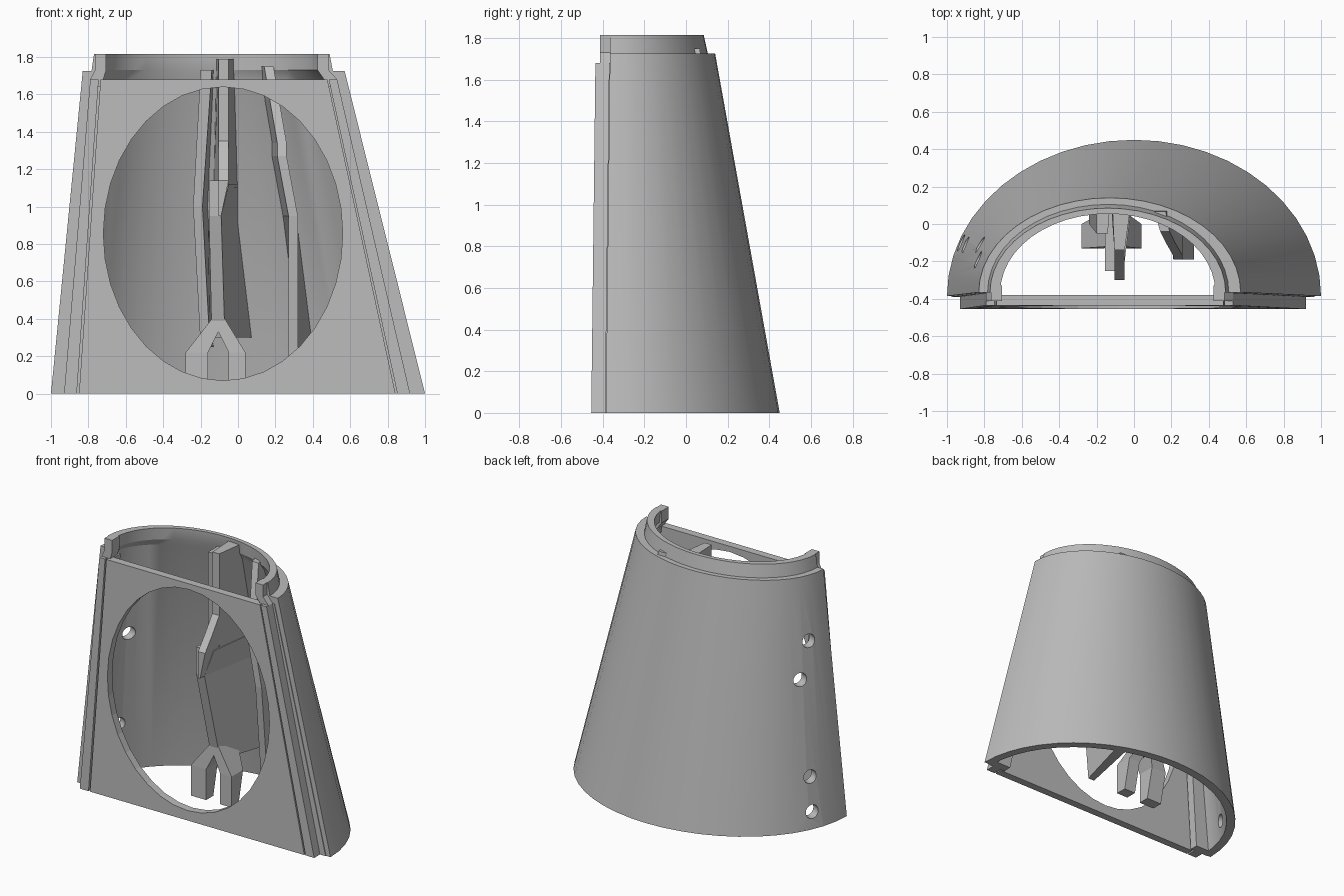
import bpy, bmesh, math
from mathutils import Vector

cube = bpy.data.objects.get("Cube")
if cube:
    bpy.data.objects.remove(cube)

grey = bpy.data.materials.new("plain_grey")
grey.use_nodes = True
colour = (0.5, 0.5, 0.5, 1)
grey.diffuse_color = colour
grey.node_tree.nodes["Principled BSDF"].inputs["Base Color"].default_value = colour


def finish(name, bm):
    bmesh.ops.recalc_face_normals(bm, faces=bm.faces)
    mesh = bpy.data.meshes.new(name)
    bm.to_mesh(mesh)
    bm.free()
    obj = bpy.data.objects.new(name, mesh)
    bpy.context.collection.objects.link(obj)
    mesh.materials.append(grey)
    return obj


def skin(bm, rings, closed_path):
    """Bridge point rings; the ring list or each ring itself is closed."""
    rows = [[bm.verts.new(p) for p in ring] for ring in rings]
    n = len(rows[0])
    for i in range(len(rows) if closed_path else len(rows) - 1):
        a, b = rows[i], rows[(i + 1) % len(rows)]
        for j in range(n - 1 if closed_path else n):
            k = (j + 1) % n
            bm.faces.new((a[j], a[k], b[k], b[j]))
    if closed_path:
        bm.faces.new([r[0] for r in rows])
        bm.faces.new([r[-1] for r in rows])
    else:
        bm.faces.new(rows[0])
        bm.faces.new(rows[-1])


def bar(name, sections):
    """Loft of four-sided sections: z, front x0, x1, y, back x0, x1, y."""
    bm = bmesh.new()
    skin(bm, [[(a, f, z), (b, f, z), (d, k, z), (c, k, z)]
              for z, a, b, f, c, d, k in sections], False)
    return finish(name, bm)


def straight(name, sections):
    """Loft of rectangles: z, x0, x1, front y, back y."""
    return bar(name, [(z, a, b, f, a, b, k) for z, a, b, f, k in sections])


def cut(obj, centre, direction, radii, depth, sides):
    bm = bmesh.new()
    bmesh.ops.create_cone(bm, cap_ends=True, segments=sides, radius1=1, radius2=1, depth=depth)
    bmesh.ops.scale(bm, vec=(radii[0], radii[1], 1), verts=bm.verts)
    cutter = finish("cutter", bm)
    cutter.rotation_euler = Vector(direction).to_track_quat("Z", "Y").to_euler()
    cutter.location = centre
    cutter.hide_render = True
    mod = obj.modifiers.new("hole", "BOOLEAN")
    mod.object = cutter
    mod.operation = "DIFFERENCE"
    mod.solver = "EXACT"
    bpy.context.view_layer.objects.active = obj
    bpy.ops.object.modifier_apply(modifier=mod.name)
    bpy.data.objects.remove(cutter)


# Curved tapered shell with a stepped lip: z, centre x, radius x, radius y, end y
STEPS = 24
profile = [
    (0, 0, 1.0, 0.835, -0.385),
    (1.725, -0.13, 0.70, 0.505, -0.365),
    (1.725, -0.138, 0.645, 0.47, -0.365),
    (1.815, -0.14, 0.63, 0.45, -0.365),
    (1.815, -0.14, 0.575, 0.42, -0.365),
    (1.73, -0.14, 0.585, 0.425, -0.365),
    (1.68, -0.13, 0.64, 0.45, -0.365),
    (0, 0, 0.94, 0.775, -0.385),
]
bm = bmesh.new()
skin(bm, [[(cx + rx * math.cos(math.pi * i / STEPS), y0 + ry * math.sin(math.pi * i / STEPS), z)
           for i in range(STEPS + 1)] for z, cx, rx, ry, y0 in profile], True)
shell = finish("shell", bm)

# Round bolt holes through the right wall
for z, y in ((0.12, -0.10), (0.36, -0.11), (1.03, -0.11), (1.28, -0.19)):
    t = z / 1.725
    rx, ry = 1 - 0.30 * t, 0.835 - 0.33 * t
    s = (y + 0.385 - 0.02 * t) / ry
    x = -0.13 * t - rx * math.sqrt(1 - s * s)
    cut(shell, (x, y, z), (-0.92, 0.4, 0), (0.047, 0.047), 0.3, 24)

# Front plate with the large oval opening
plate = straight("front_plate", [(0, -0.85, 0.842, -0.455, -0.40),
                                 (1.68, -0.735, 0.478, -0.435, -0.38)])
cut(plate, (-0.08, -0.42, 0.855), (0, 1, 0), (0.64, 0.785), 0.5, 36)

# Edge strips, backing flanges and bent lip posts on both sides
for side, low, high, lip in (("right", -0.93, -0.79, -0.765), ("left", 0.92, 0.53, 0.485)):
    s = 1 if low < 0 else -1

    def span(x, a, b):
        return sorted((x + s * a, x + s * b))

    straight("edge_strip_" + side, [(0, *span(low, 0, 0.068), -0.455, -0.38),
                                    (1.68, *span(high, 0, 0.045), -0.435, -0.36)])
    straight("edge_flange_" + side, [(0, *span(low, -0.045, 0.10), -0.39, -0.33),
                                     (1.68, *span(high, -0.015, 0.08), -0.37, -0.31)])
    straight("lip_post_" + side, [(1.64, *span(high, 0, 0.07), -0.412, -0.33),
                                  (1.68, *span(high, 0, 0.07), -0.412, -0.33),
                                  (1.73, *span(lip, 0, 0.06), -0.412, -0.33),
                                  (1.815, *span(lip, 0, 0.06), -0.412, -0.33)])


def wall(z):
    return 0.41 - 0.185 * z


# Central bracket rib, widening toward the back wall
bar("bracket_upper", [(1.1, -0.105, -0.05, -0.14, -0.13, 0.0, wall(1.1)),
                      (1.79, -0.105, -0.05, -0.14, -0.115, -0.02, wall(1.79))])
straight("bracket_nose", [(0.95, -0.155, -0.09, -0.25, 0.1), (1.14, -0.155, -0.05, -0.25, 0.1)])
straight("bracket_hook", [(0.95, -0.105, -0.09, -0.30, 0.0), (1.14, -0.105, -0.05, -0.30, 0.0),
                          (1.24, -0.105, -0.05, -0.22, 0.0), (1.35, -0.105, -0.05, -0.14, 0.0)])
bar("bracket_lower", [(0.3, -0.14, -0.07, -0.10, -0.10, 0.08, wall(0.3)),
                      (0.95, -0.155, -0.09, -0.25, -0.13, 0.0, wall(0.95)),
                      (1.12, -0.155, -0.05, -0.20, -0.13, 0.0, wall(1.12))])

# Forked feet below the bracket
for side, inner, outer in (("right", -0.16, -0.28), ("left", -0.05, 0.04)):
    a, b = sorted((inner, outer))
    m = sorted((-0.14, -0.07))
    straight("foot_" + side, [(0, a, b, -0.13, -0.05), (0.22, a, b, -0.13, 0.0),
                              (0.40, *m, -0.12, 0.08)])

# Slim ribs either side of the bracket
bar("rib_right", [(0.25, -0.20, -0.15, 0.10, -0.20, -0.13, wall(0.25)),
                  (1.0, -0.24, -0.19, 0.0, -0.24, -0.16, wall(1.0)),
                  (1.73, -0.20, -0.14, -0.05, -0.20, -0.13, wall(1.73) - 0.01)])
bar("rib_left", [(0.0, 0.27, 0.32, -0.10, 0.36, 0.44, wall(0) - 0.07),
                 (0.95, 0.27, 0.32, -0.19, 0.24, 0.32, wall(0.95) - 0.06),
                 (1.27, 0.21, 0.26, -0.19, 0.18, 0.26, wall(1.27) - 0.04),
                 (1.34, 0.21, 0.26, -0.17, 0.18, 0.26, wall(1.34) - 0.04),
                 (1.57, 0.17, 0.22, -0.10, 0.14, 0.21, wall(1.57) - 0.03),
                 (1.75, 0.14, 0.19, -0.04, 0.11, 0.17, wall(1.75) - 0.02)])

# Smooth curved walls while keeping hard edges
for obj in (shell,):
    bpy.ops.object.select_all(action="DESELECT")
    obj.select_set(True)
    bpy.context.view_layer.objects.active = obj
    bpy.ops.object.shade_smooth_by_angle(angle=math.radians(25))
